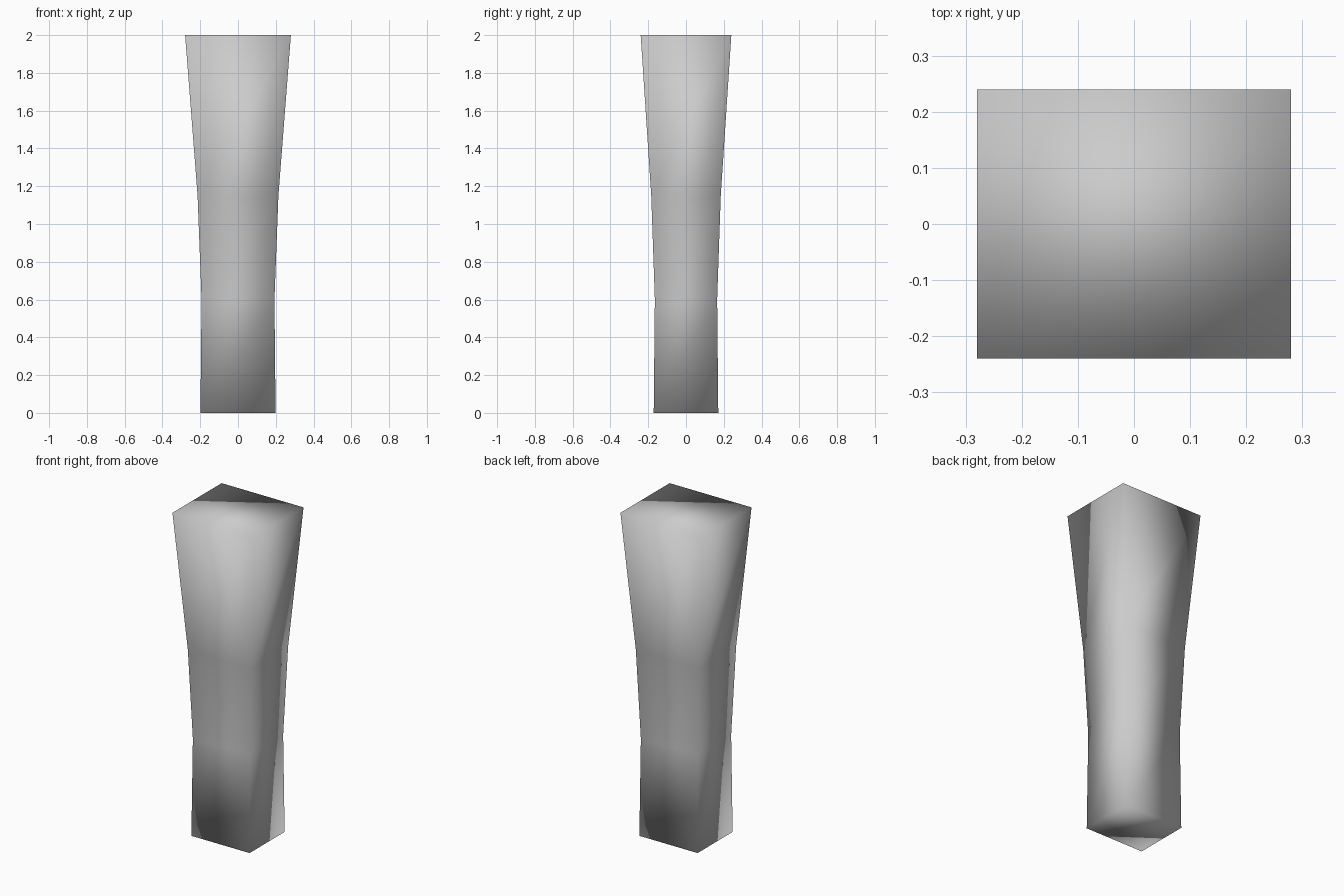
import bpy, bmesh

if "Cube" in bpy.data.objects:
    bpy.data.objects.remove(bpy.data.objects["Cube"])

# Ring heights with half width (x) and half depth (y) of the flared column
RINGS = [(0.0, 0.199, 0.171), (0.6, 0.193, 0.165), (1.15, 0.214, 0.184), (2.0, 0.28, 0.24)]

# Four-sided column: stacked rectangular rings joined by side faces
bm = bmesh.new()
loops = []
for z, hx, hy in RINGS:
    loops.append([bm.verts.new((sx * hx, sy * hy, z))
                  for sx, sy in ((-1, -1), (1, -1), (1, 1), (-1, 1))])
for low, high in zip(loops, loops[1:]):
    for i in range(4):
        j = (i + 1) % 4
        bm.faces.new((low[i], low[j], high[j], high[i]))

# Bottom and top caps
bm.faces.new(loops[0][::-1])
bm.faces.new(loops[-1])
bmesh.ops.recalc_face_normals(bm, faces=bm.faces)

# The whole surface is smooth shaded, corners included
for face in bm.faces:
    face.smooth = True

mesh = bpy.data.meshes.new("flared_column")
bm.to_mesh(mesh)
bm.free()
column = bpy.data.objects.new("flared_column", mesh)
bpy.context.collection.objects.link(column)
